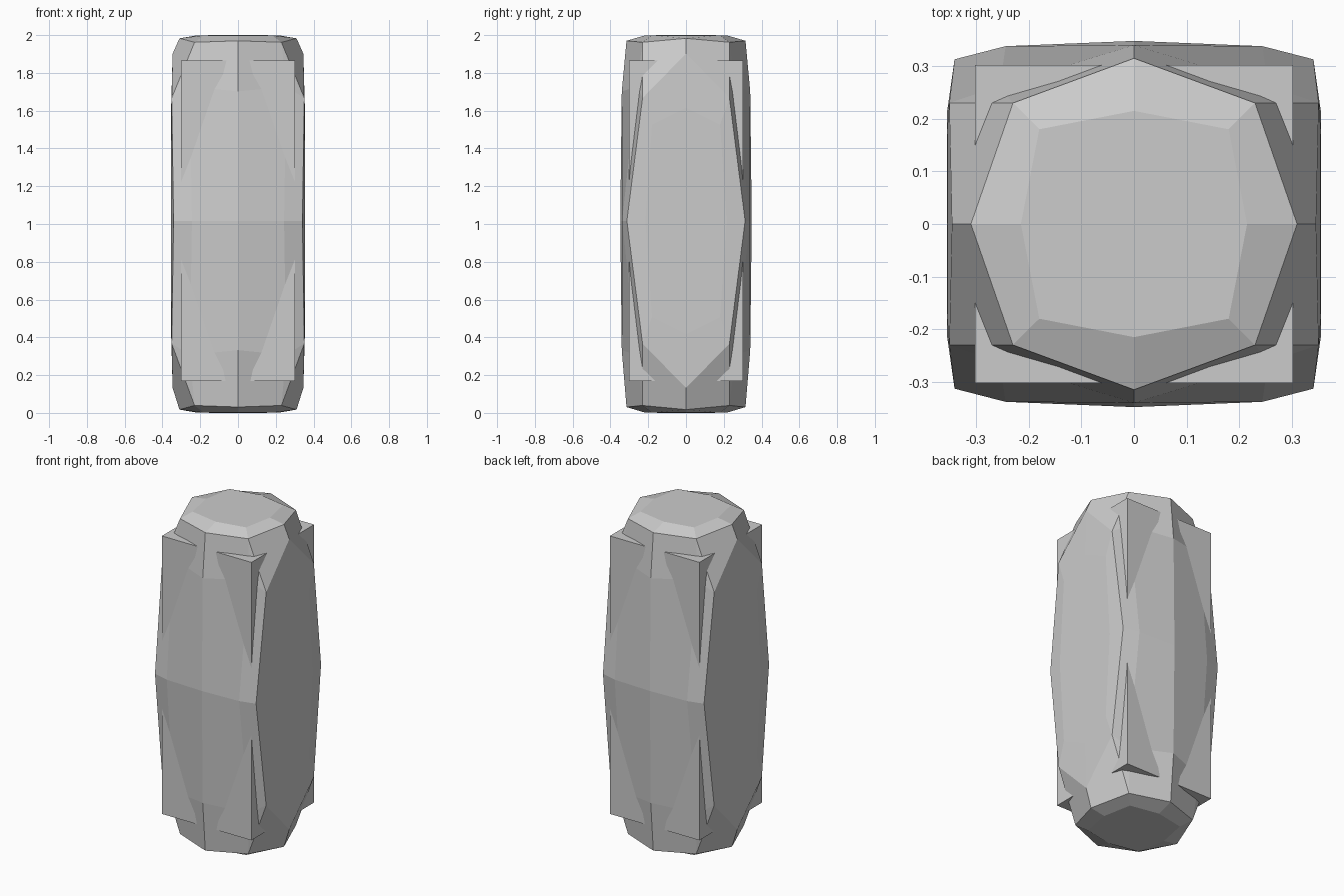
import bpy, bmesh
from itertools import product

if "Cube" in bpy.data.objects:
    bpy.data.objects.remove(bpy.data.objects["Cube"])

Z0 = 1.017          # height of the widest section
CAP_LOW = 1.017 / 0.983   # the underside cap bulges slightly more

# One eighth of the faceted shell, measured from its centre
P = {
    # side panel (x)
    "xc": (.355, 0, 0), "xy": (.355, .215, 0), "xz": (.354, 0, .60), "xk": (.355, .18, .51),
    "e": (.341, .313, 0), "a": (.351, .23, .65), "f": (.346, 0, .885),
    # front panel (y) and the sunken corner
    "p": (.244, .338, 0), "yc": (0, .348, 0), "q": (0, .34, .685), "c": (.255, .262, .71),
    # cap (z)
    "t": (0, .315, .953), "b": (.23, .23, .945), "g": (.31, 0, .966),
    "zx": (.215, 0, .982), "zy": (0, .215, .982), "zk": (.18, .18, .982), "zc": (0, 0, .983),
}
CAP = {"t", "b", "g", "zx", "zy", "zk", "zc"}
FACES = ["xc xy xk xz", "xy e a xk", "xz xk a f",
         "e p c a", "p yc q c", "q t b c", "a c b", "f a b g",
         "g b zk zx", "b t zy zk", "zx zk zy zc"]


def add_object(name, bm):
    bmesh.ops.recalc_face_normals(bm, faces=bm.faces)
    me = bpy.data.meshes.new(name)
    bm.to_mesh(me)
    bm.free()
    ob = bpy.data.objects.new(name, me)
    bpy.context.collection.objects.link(ob)
    return ob


# Faceted shell: mirror the eighth into all octants and weld
bm = bmesh.new()
for sx, sy, sz in product((1, -1), repeat=3):
    vs = {}
    for k, (x, y, z) in P.items():
        low = CAP_LOW if sz < 0 and k in CAP else 1
        vs[k] = bm.verts.new((sx * x, sy * y, Z0 + sz * z * low))
    for f in FACES:
        bm.faces.new([vs[k] for k in f.split()])
bmesh.ops.remove_doubles(bm, verts=bm.verts, dist=0.0005)
add_object("faceted_shell", bm)

# Square core whose corners poke through the shell
bm = bmesh.new()
bmesh.ops.create_cube(bm, size=1)
bmesh.ops.scale(bm, vec=(.604, .604, 1.695), verts=bm.verts)
bmesh.ops.translate(bm, vec=(0, 0, Z0), verts=bm.verts)
add_object("square_core", bm)
